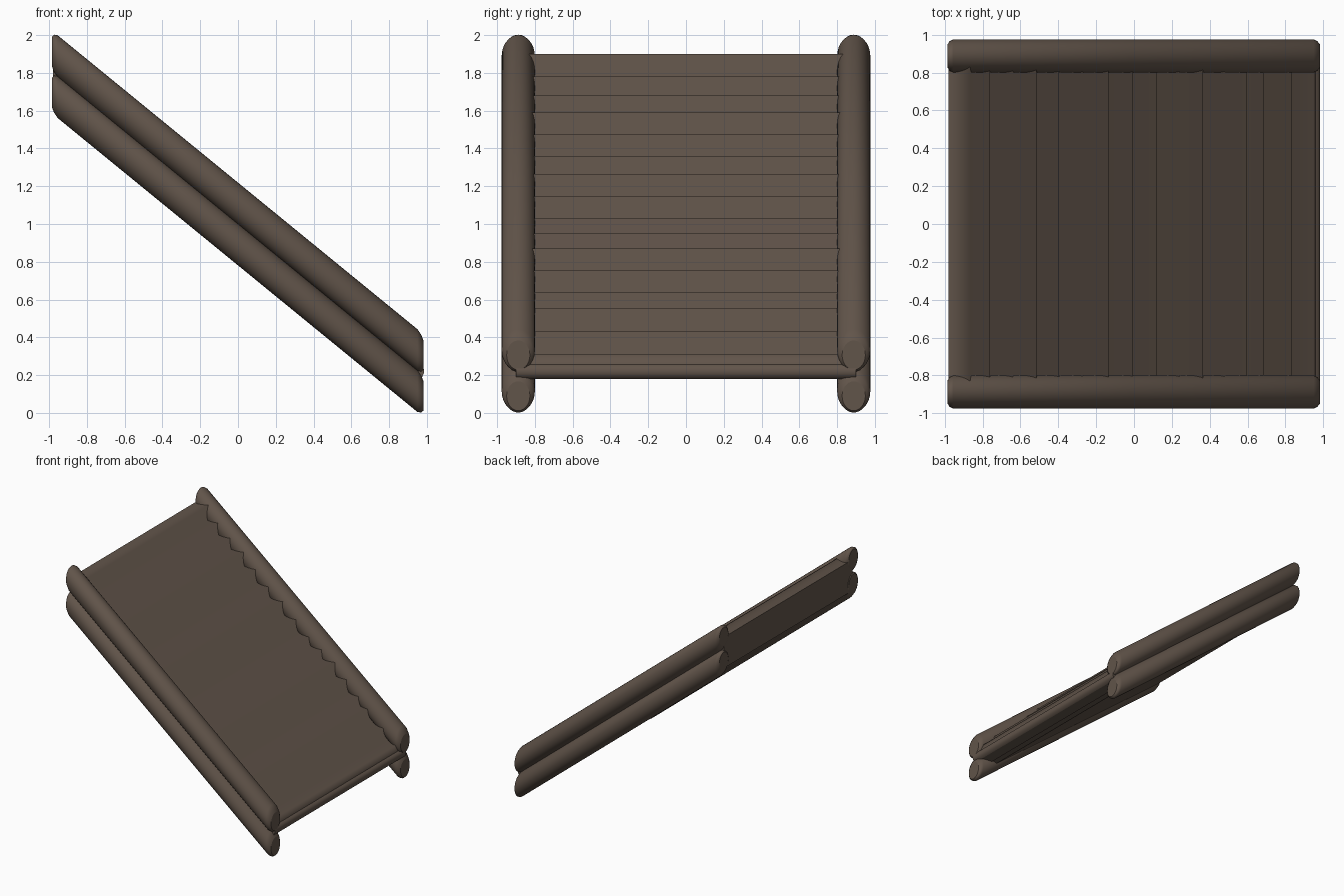
import bpy, bmesh, math

if "Cube" in bpy.data.objects:
    bpy.data.objects.remove(bpy.data.objects["Cube"])

wood = bpy.data.materials.new("dark brown wood")
wood.diffuse_color = (0.120, 0.089, 0.068, 1)
wood.use_nodes = True
wood.node_tree.nodes["Principled BSDF"].inputs["Base Color"].default_value = wood.diffuse_color

SLOPE = 0.817


def mid(x):
    """Height of the seam between the upper and lower side logs."""
    return 1.0 - SLOPE * x


def finish(bm, name):
    bmesh.ops.recalc_face_normals(bm, faces=bm.faces[:])
    me = bpy.data.meshes.new(name)
    bm.to_mesh(me)
    bm.free()
    me.materials.append(wood)
    ob = bpy.data.objects.new(name, me)
    bpy.context.collection.objects.link(ob)
    return ob


# Side logs: oval sections swept down the slope, ends cut upright and chamfered
def log(name, y, dz, n=28):
    bm = bmesh.new()
    rings = []
    for x, s in ((-0.985, 0.70), (-0.975, 0.88), (-0.955, 1), (0, 1),
                 (0.95, 1), (0.97, 0.88), (0.982, 0.70)):
        rings.append([bm.verts.new((x,
                                    y + 0.088 * s * math.cos(2 * math.pi * i / n),
                                    mid(x) + dz + 0.111 * s * math.sin(2 * math.pi * i / n)))
                      for i in range(n)])
    for a, b in zip(rings, rings[1:]):
        for i in range(n):
            f = bm.faces.new((a[i], a[(i + 1) % n], b[(i + 1) % n], b[i]))
            f.smooth = True
    for r in (rings[0], rings[-1]):
        f = bm.faces.new(r)
        for e in f.edges:
            e.smooth = False
    return finish(bm, name)


for side, y in (("front", -0.888), ("back", 0.888)):
    log(side + "_upper_log", y, 0.108)
    log(side + "_lower_log", y, -0.108)

# Stair body: stepped profile on top, sloping flat underside
tips = [(-0.86, 1.90), (-0.755, 1.78), (-0.635, 1.68), (-0.51, 1.59),
        (-0.39, 1.475), (-0.265, 1.36), (-0.13, 1.265), (0.0, 1.145),
        (0.125, 1.03), (0.245, 0.95), (0.37, 0.87), (0.485, 0.755),
        (0.60, 0.64), (0.69, 0.555), (0.84, 0.43), (0.955, 0.31)]
profile = [(-0.98, 1.90)]
for i, (x, z) in enumerate(tips):
    below = tips[i + 1][1] if i + 1 < len(tips) else 0.255
    profile += [(x - 0.006, z), (x + 0.006, below)]
n_top = len(profile)
profile += [(0.965, 0.255), (0.965, 0.19), (0.80, 0.19), (-0.98, mid(-0.98) - 0.17)]

bm = bmesh.new()
left = [bm.verts.new((x, -0.88, z)) for x, z in profile]
right = [bm.verts.new((x, 0.88, z)) for x, z in profile]
n = len(profile)
for i in range(n):
    j = (i + 1) % n
    f = bm.faces.new((left[i], left[j], right[j], right[i]))
    f.smooth = i < n_top - 1
for loop in (left, right):
    f = bm.faces.new(loop)
    for e in f.edges:
        e.smooth = False
finish(bm, "stair_steps")

# Bottom nosing: rounded board across the foot of the stair
bm = bmesh.new()
section = [(0.86, 0.18), (0.955, 0.18), (0.975, 0.19), (0.984, 0.21),
           (0.984, 0.23), (0.975, 0.25), (0.955, 0.26), (0.86, 0.26)]
ends = [[bm.verts.new((x, y, z)) for x, z in section] for y in (-0.9, 0.9)]
for i in range(len(section)):
    j = (i + 1) % len(section)
    f = bm.faces.new((ends[0][i], ends[0][j], ends[1][j], ends[1][i]))
    f.smooth = 1 <= i <= 5
for r in ends:
    f = bm.faces.new(r)
    for e in f.edges:
        e.smooth = False
finish(bm, "bottom_board")
